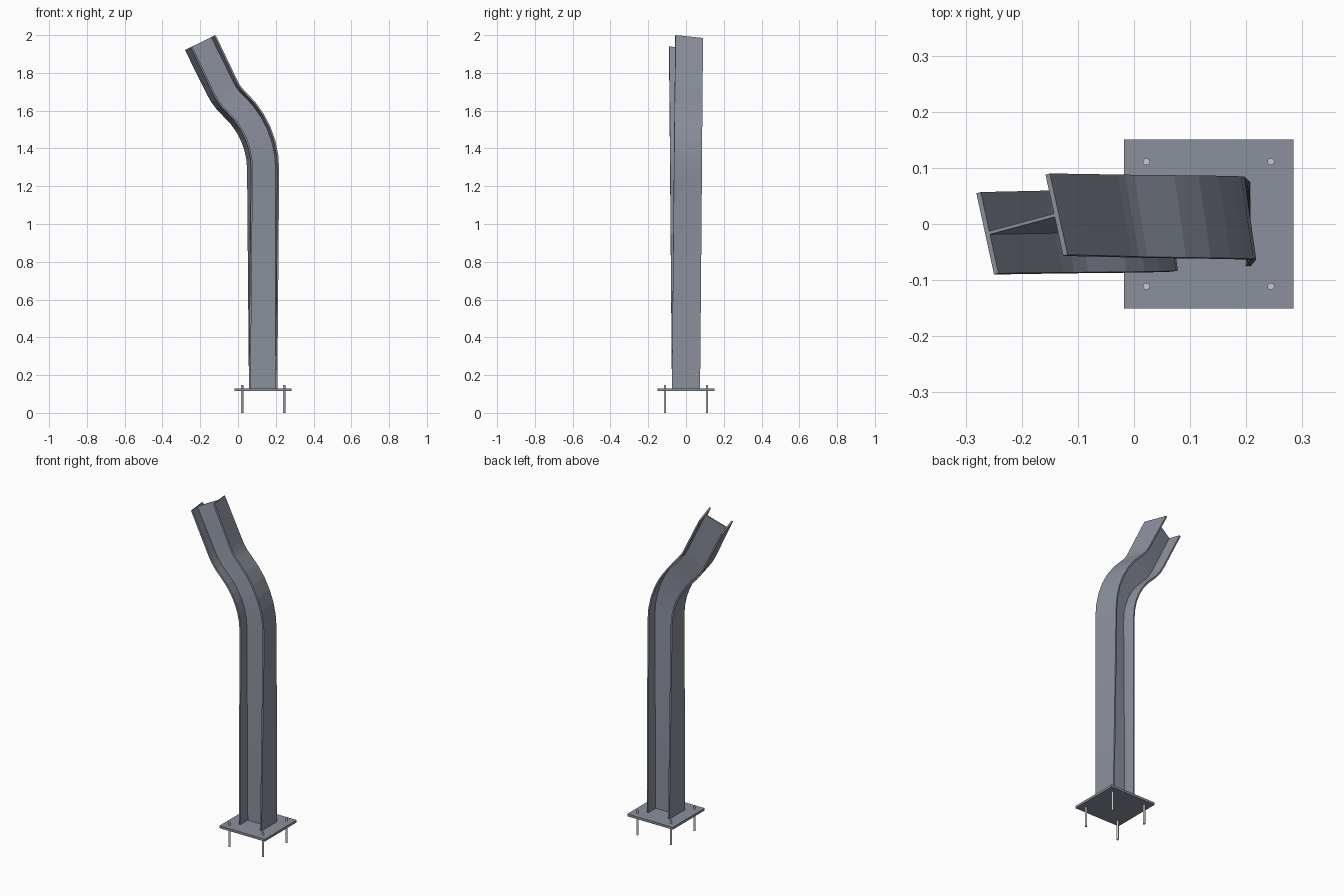
import bpy, bmesh
from math import sin, cos, radians

if "Cube" in bpy.data.objects:
    bpy.data.objects.remove(bpy.data.objects["Cube"])

CX = 0.133      # centre of the base plate
BASE_TOP = 0.13


def material(name, rgb):
    mat = bpy.data.materials.new(name)
    mat.diffuse_color = (*rgb, 1)
    mat.use_nodes = True
    mat.node_tree.nodes["Principled BSDF"].inputs["Base Color"].default_value = mat.diffuse_color
    return mat


dark_steel = material("dark_steel", (0.255, 0.28, 0.335))
light_steel = material("light_steel", (0.68, 0.68, 0.67))


def new_object(name, bm, mat):
    bmesh.ops.recalc_face_normals(bm, faces=bm.faces)
    mesh = bpy.data.meshes.new(name)
    bm.to_mesh(mesh)
    bm.free()
    mesh.materials.append(mat)
    ob = bpy.data.objects.new(name, mesh)
    bpy.context.collection.objects.link(ob)
    return ob


# I-beam cross-section: u runs along the web, v along the flanges
H, F, T, W = 0.075, 0.0745, 0.009, 0.003
quarter = [(H, F), (H - T, F), (H - T, W)]
half = quarter + [(-u, v) for u, v in reversed(quarter)]
profile = half + [(-u, -v) for u, v in half]

# Centre line as (length, end tilt in degrees, steps)
runs = [(1.16, 0, 8), (0.388, 47.5, 6), (0.107, 26, 3), (0.267, 26, 3)]
x, z, tilt, dist = CX, BASE_TOP, 0.0, 0.0
path = [(x, z, tilt, dist)]
for length, end, steps in runs:
    ds, da = length / steps, (radians(end) - tilt) / steps
    for _ in range(steps):
        x -= ds * sin(tilt + da / 2)
        z += ds * cos(tilt + da / 2)
        tilt += da
        dist += ds
        path.append((x, z, tilt, dist))

# Bent and twisted post
bm = bmesh.new()
rings = []
for x, z, b, s in path:
    t = radians(13.6) * s / dist
    ring = []
    for u, v in profile:
        p, q = u * cos(t) - v * sin(t), u * sin(t) + v * cos(t)
        ring.append(bm.verts.new((x + p * cos(b), q, z + p * sin(b))))
    rings.append(ring)
n = len(profile)
for a, b in zip(rings, rings[1:]):
    for i in range(n):
        j = (i + 1) % n
        bm.faces.new((a[i], a[j], b[j], b[i]))
bm.faces.new(rings[0])
bm.faces.new(rings[-1])
new_object("bent_beam", bm, dark_steel)

# Base plate
bm = bmesh.new()
bmesh.ops.create_cube(bm, size=1)
bmesh.ops.scale(bm, vec=(0.302, 0.302, 0.014), verts=bm.verts)
plate = new_object("base_plate", bm, dark_steel)
plate.location = (CX, 0, BASE_TOP - 0.007)

# Anchor bolts
for sx in (-1, 1):
    for sy in (-1, 1):
        bm = bmesh.new()
        bmesh.ops.create_cone(bm, cap_ends=True, segments=16,
                              radius1=0.0063, radius2=0.0063, depth=0.148)
        bolt = new_object("anchor_bolt", bm, light_steel)
        bolt.location = (CX + sx * 0.111, sy * 0.111, 0.074)
        for f in bolt.data.polygons:
            f.use_smooth = len(f.vertices) == 4
